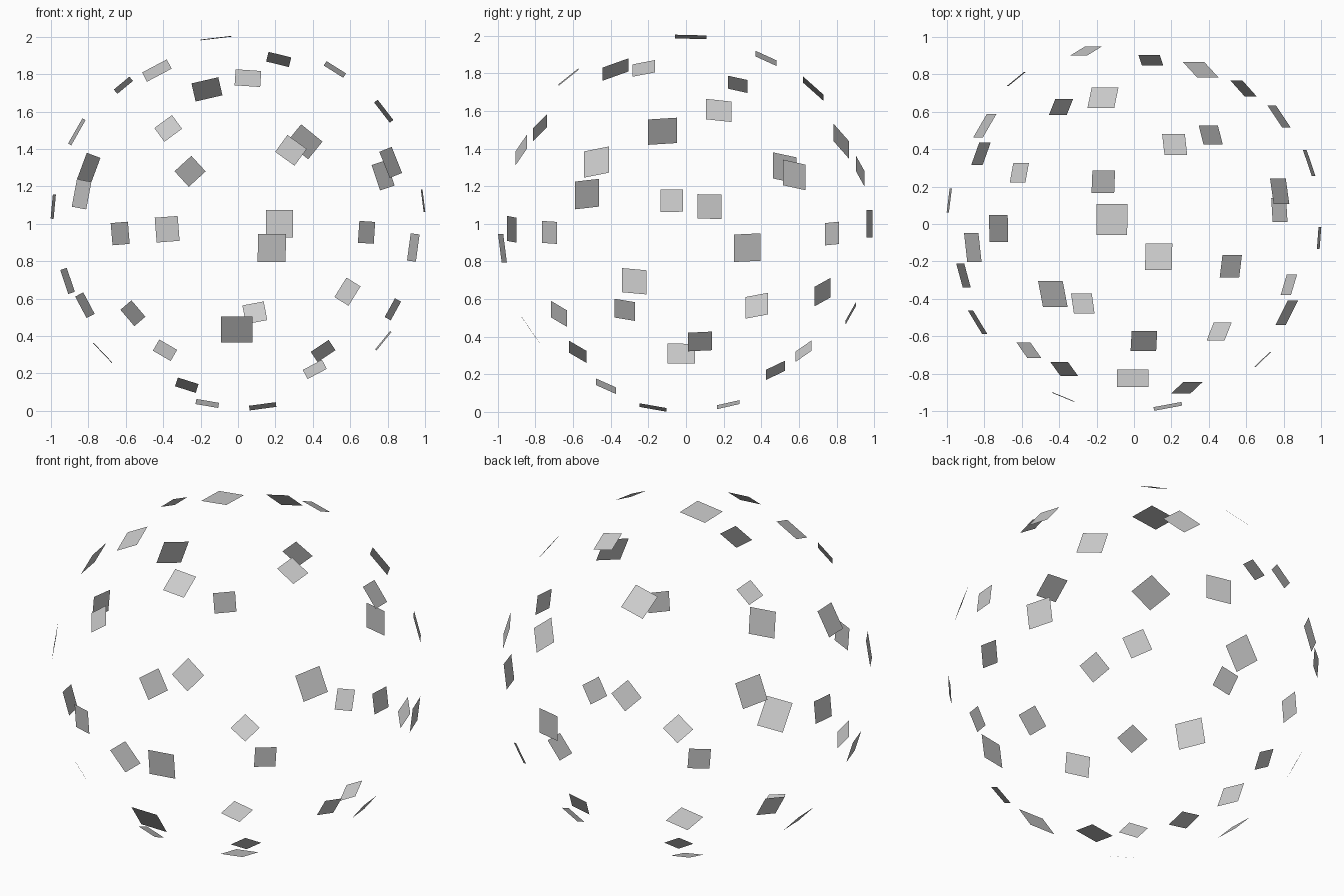
import bpy, math
from mathutils import Vector, Matrix

if "Cube" in bpy.data.objects:
    bpy.data.objects.remove(bpy.data.objects["Cube"])

# One plain grey for every panel
grey = bpy.data.materials.new("light grey")
grey.diffuse_color = (0.6, 0.6, 0.6, 1)
grey.use_nodes = True
grey.node_tree.nodes["Principled BSDF"].inputs["Base Color"].default_value = grey.diffuse_color

# (angle around the y axis in degrees, edge length), from back to front
PANELS = [
    (0, .146), (132.4, .122), (-79.3, .116), (50.9, .147), (184.7, .119),
    (-31.8, .122), (103, .147), (240, .11), (18.5, .143), (159.6, .148),
    (-62.2, .116), (76.1, .125), (208, .13), (-7.7, .147), (129.6, .108),
    (260.3, .123), (37.7, .137), (174.7, .13), (-38.8, .127), (96.8, .166),
    (223.6, .145), (7.1, .12), (150.3, .155), (-82.3, .144), (57.9, .123),
    (198.5, .135), (-28.9, .114), (117.9, .149), (252.4, .116), (21.9, .15),
    (169.3, .15), (-56.2, .115), (86.1, .137), (220.4, .115), (-3.8, .117),
    (126.2, .117), (269.3, .168), (54.2, .127), (184.4, .133), (-35.5, .152),
]
COUNT = len(PANELS)
CENTRE = Vector((0, 0, 1))


def add_panel(index, angle, size):
    """Flat square touching a unit sphere, one edge pair square to the y axis."""
    y = 1 - (2 * index + 1) / COUNT
    ring = math.sqrt(1 - y * y)
    a = math.radians(angle)
    normal = Vector((ring * math.cos(a), y, ring * math.sin(a)))
    # the panels at both poles are levelled with z instead
    up = Vector((0, 0, 1)) if abs(y) > 0.95 else Vector((0, 1, 0))
    side = up.cross(normal).normalized()
    rotation = Matrix((side, normal.cross(side), normal)).transposed()

    h = size / 2
    mesh = bpy.data.meshes.new("panel")
    mesh.from_pydata([(-h, -h, 0), (h, -h, 0), (h, h, 0), (-h, h, 0)], [], [(0, 1, 2, 3)])
    mesh.materials.append(grey)
    panel = bpy.data.objects.new(f"panel_{index + 1:02d}", mesh)
    panel.matrix_world = Matrix.Translation(CENTRE + normal) @ rotation.to_4x4()
    bpy.context.collection.objects.link(panel)


# Shell of floating panels spread in a spiral over the sphere
for i, (angle, size) in enumerate(PANELS):
    add_panel(i, angle, size)
